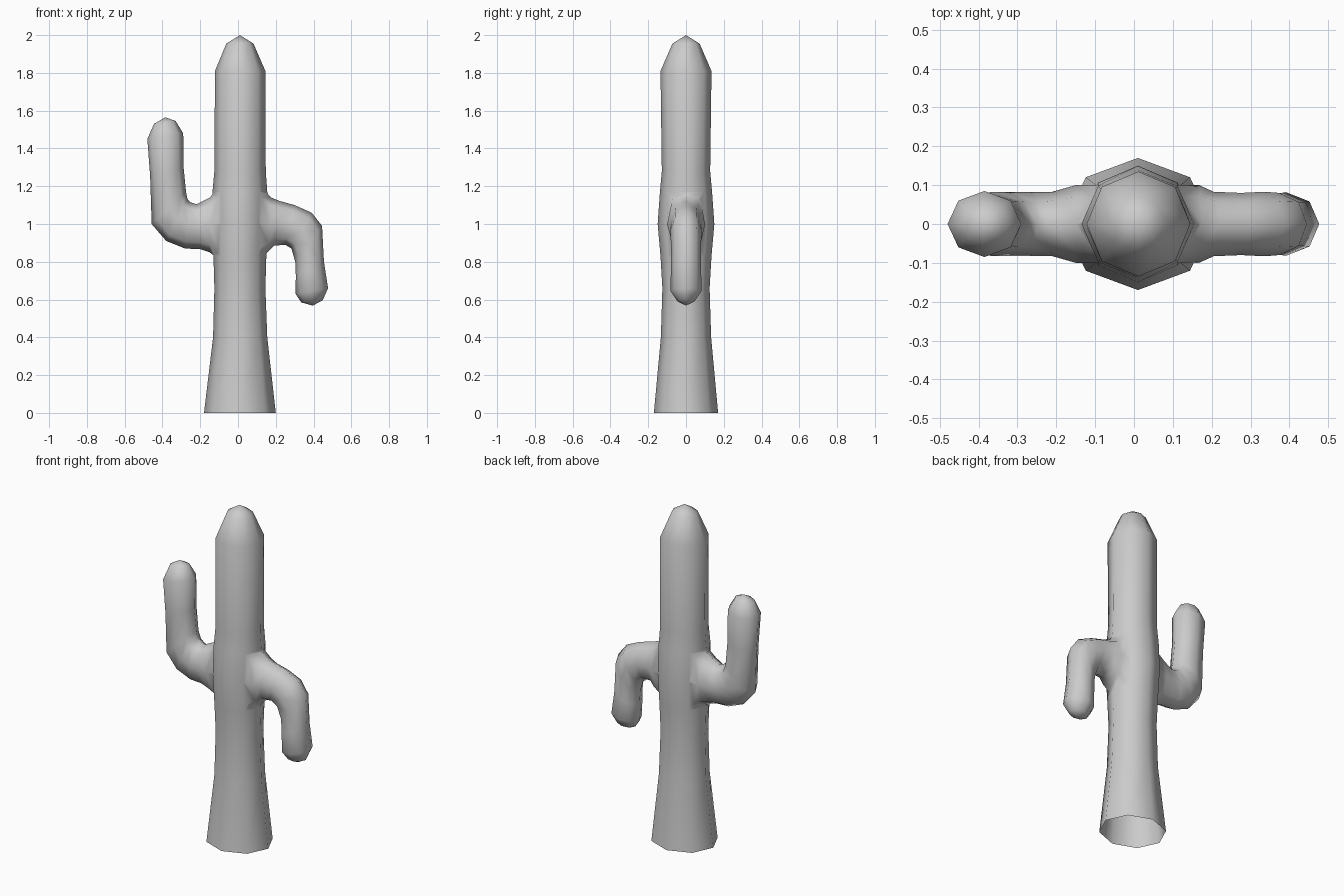
import bpy, bmesh, math
from mathutils import Vector

if "Cube" in bpy.data.objects:
    bpy.data.objects.remove(bpy.data.objects["Cube"])


def tube(name, rings, tip, sides=8):
    """Loft rings given as (x1, z1, x2, z2, half_depth), ending in a tip point."""
    bm = bmesh.new()
    loops = []
    for x1, z1, x2, z2, depth in rings:
        p, q = Vector((x1, 0, z1)), Vector((x2, 0, z2))
        mid, half = (p + q) / 2, (p - q) / 2
        loop = []
        for k in range(sides):
            a = math.tau * k / sides
            loop.append(bm.verts.new(mid + half * math.cos(a) + Vector((0, depth * math.sin(a), 0))))
        loops.append(loop)
    for a, b in zip(loops, loops[1:]):
        for k in range(sides):
            n = (k + 1) % sides
            bm.faces.new((a[k], a[n], b[n], b[k]))
    end = bm.verts.new((tip[0], 0, tip[1]))
    for k in range(sides):
        bm.faces.new((loops[-1][k], loops[-1][(k + 1) % sides], end))
    bm.faces.new(loops[0])
    bmesh.ops.recalc_face_normals(bm, faces=bm.faces)
    mesh = bpy.data.meshes.new(name)
    bm.to_mesh(mesh)
    bm.free()
    obj = bpy.data.objects.new(name, mesh)
    bpy.context.collection.objects.link(obj)
    return obj


# Trunk: wide foot, slight swelling at the arms, rounded tip
trunk = tube("cactus_trunk", [
    (0.20, 0, -0.18, 0, 0.17),
    (0.155, 0.40, -0.132, 0.40, 0.133),
    (0.145, 0.66, -0.125, 0.66, 0.125),
    (0.15, 0.83, -0.13, 0.83, 0.135),
    (0.155, 1.0, -0.135, 1.0, 0.15),
    (0.155, 1.17, -0.135, 1.17, 0.138),
    (0.147, 1.28, -0.125, 1.28, 0.128),
    (0.145, 1.81, -0.122, 1.81, 0.135),
    (0.082, 1.955, -0.062, 1.955, 0.072),
], (0.01, 2.0))

# Left arm: bends upward
left_arm = tube("left_arm", [
    (-0.06, 1.24, -0.06, 0.78, 0.10),
    (-0.15, 1.14, -0.15, 0.85, 0.10),
    (-0.22, 1.105, -0.20, 0.867, 0.083),
    (-0.25, 1.115, -0.28, 0.87, 0.082),
    (-0.267, 1.13, -0.38, 0.91, 0.082),
    (-0.275, 1.17, -0.457, 1.0, 0.083),
    (-0.288, 1.30, -0.465, 1.25, 0.08),
    (-0.29, 1.48, -0.48, 1.45, 0.085),
    (-0.33, 1.545, -0.445, 1.53, 0.05),
], (-0.385, 1.565))

# Right arm: bends downward
right_arm = tube("right_arm", [
    (0.08, 1.25, 0.08, 0.76, 0.10),
    (0.175, 1.14, 0.16, 0.855, 0.10),
    (0.22, 1.122, 0.19, 0.885, 0.083),
    (0.30, 1.10, 0.25, 0.89, 0.08),
    (0.39, 1.06, 0.283, 0.87, 0.083),
    (0.445, 0.99, 0.303, 0.80, 0.08),
    (0.455, 0.80, 0.306, 0.73, 0.08),
    (0.477, 0.66, 0.305, 0.63, 0.082),
    (0.448, 0.595, 0.335, 0.585, 0.045),
], (0.395, 0.568))

# Fuse the arms into the trunk
bpy.context.view_layer.objects.active = trunk
trunk.select_set(True)
for arm in (left_arm, right_arm):
    mod = trunk.modifiers.new("join_arm", 'BOOLEAN')
    mod.operation = 'UNION'
    mod.solver = 'EXACT'
    mod.object = arm
    bpy.ops.object.modifier_apply(modifier=mod.name)
    bpy.data.objects.remove(arm)
trunk.name = "cactus"

# Open the foot and smooth the surface
bm = bmesh.new()
bm.from_mesh(trunk.data)
foot = [f for f in bm.faces if all(v.co.z < 0.001 for v in f.verts)]
bmesh.ops.delete(bm, geom=foot, context='FACES_ONLY')
bmesh.ops.remove_doubles(bm, verts=bm.verts, dist=0.002)
for f in bm.faces:
    f.smooth = True
bm.to_mesh(trunk.data)
bm.free()
